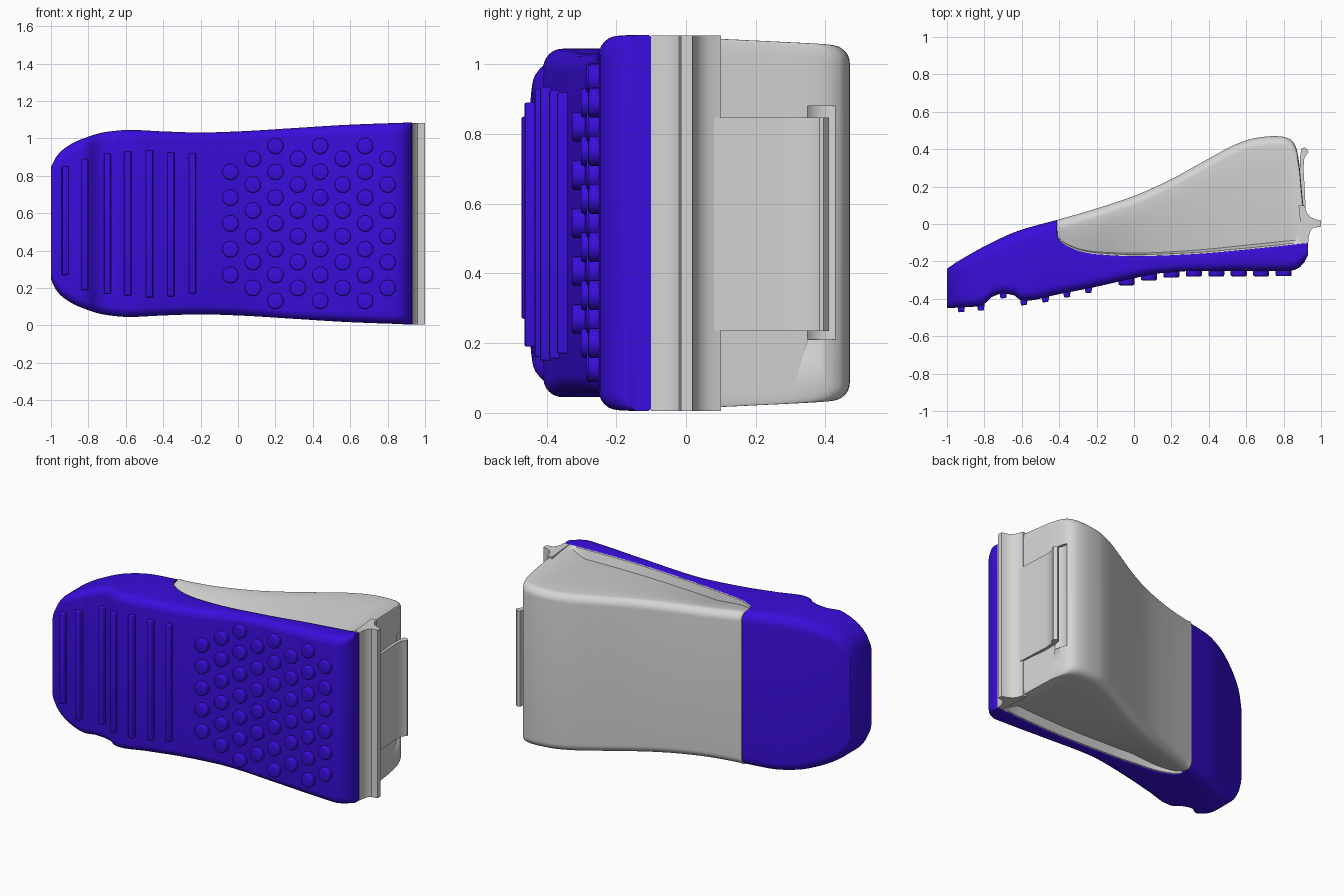
import bpy, bmesh, math
from mathutils import Matrix

if "Cube" in bpy.data.objects:
    bpy.data.objects.remove(bpy.data.objects["Cube"])

MID = 0.545  # mirror height of the whole model


def material(name, col):
    m = bpy.data.materials.new(name)
    m.diffuse_color = (*col, 1)
    m.use_nodes = True
    m.node_tree.nodes["Principled BSDF"].inputs["Base Color"].default_value = m.diffuse_color
    return m


BLUE = material("violet blue", (0.042, 0.004, 0.72))
GREY = material("light grey", (0.66, 0.66, 0.66))


def curve(keys):
    """Monotone cubic through (x, value) keys."""
    n = len(keys)
    s = [(keys[i + 1][1] - keys[i][1]) / (keys[i + 1][0] - keys[i][0]) for i in range(n - 1)]
    t = [s[0]] + [2 * a * b / (a + b) if a * b > 0 else 0 for a, b in zip(s, s[1:])] + [s[-1]]

    def f(x):
        i = 0
        while i < n - 2 and x > keys[i + 1][0]:
            i += 1
        (x0, a), (x1, b) = keys[i], keys[i + 1]
        h = x1 - x0
        u = min(max((x - x0) / h, 0), 1)
        return ((2*u**3 - 3*u*u + 1) * a + (u**3 - 2*u*u + u) * h * t[i]
                + (3*u*u - 2*u**3) * b + (u**3 - u*u) * h * t[i + 1])
    return f


def finish(name, bm, mat, bevel=0, angle=35):
    bmesh.ops.recalc_face_normals(bm, faces=bm.faces)
    me = bpy.data.meshes.new(name)
    bm.to_mesh(me)
    bm.free()
    ob = bpy.data.objects.new(name, me)
    bpy.context.collection.objects.link(ob)
    me.materials.append(mat)
    bpy.ops.object.select_all(action='DESELECT')
    ob.select_set(True)
    bpy.context.view_layer.objects.active = ob
    if bevel:
        b = ob.modifiers.new("soft edges", 'BEVEL')
        b.width, b.segments = bevel, 3
        bpy.ops.object.modifier_apply(modifier=b.name)
    bpy.ops.object.shade_smooth_by_angle(angle=math.radians(angle))
    return ob


def loft(name, xs, half, mat):
    """Skin mirrored cross-sections; half(x) lists (y, half-width) front to back."""
    bm = bmesh.new()
    rings = []
    for x in xs:
        h = half(x)
        pts = [(y, MID + w) for y, w in h] + [(y, MID - w) for y, w in reversed(h)]
        rings.append([bm.verts.new((x, y, z)) for y, z in pts])
    for a, b in zip(rings, rings[1:]):
        for i in range(len(a)):
            j = (i + 1) % len(a)
            bm.faces.new((a[i], a[j], b[j], b[i]))
    bm.faces.new(rings[0])
    bm.faces.new(rings[-1])
    return finish(name, bm, mat)


def add_prism(bm, profile, z0, z1):
    lo = [bm.verts.new((x, y, z0)) for x, y in profile]
    hi = [bm.verts.new((x, y, z1)) for x, y in profile]
    bm.faces.new(lo)
    bm.faces.new(hi)
    for i in range(len(lo)):
        j = (i + 1) % len(lo)
        bm.faces.new((lo[i], lo[j], hi[j], hi[i]))


def arc(cy, cw, r, a0, a1, n=6):
    return [(cy + r * math.sin(a), cw + r * math.cos(a))
            for a in (math.radians(a0 + (a1 - a0) * i / n) for i in range(n + 1))]


def stations(a, b, n, extra):
    return sorted({round(a + (b - a) * i / n, 4) for i in range(n + 1)} | set(extra))


# Shared curves along the length
width = curve([(-1, .30), (-.97, .36), (-.93, .40), (-.85, .445), (-.7, .49), (-.58, .5),
               (-.4, .492), (-.2, .486), (0, .492), (.3, .51), (.6, .528), (.93, .54)])
front = curve([(-1, -.45), (-.83, -.44), (-.8, -.43), (-.76, -.39), (-.7, -.372), (-.64, -.382),
               (-.61, -.405), (-.58, -.41), (-.4, -.375), (-.2, -.335), (0, -.29), (.15, -.262),
               (.3, -.252), (.84, -.25), (.88, -.235), (.91, -.205), (.93, -.165)])
seam = curve([(-.41, -.07), (-.39, -.095), (-.35, -.12), (-.28, -.147), (-.2, -.16), (0, -.17),
              (.3, -.16), (.6, -.135), (.93, -.10)])
toe = curve([(-1, -.24), (-.95, -.205), (-.7, -.07), (-.6, -.03), (-.41, .022)])
crown = curve([(-.41, .022), (-.2, .083), (0, .15), (.2, .24), (.4, .35), (.55, .428), (.65, .46),
               (.75, .47), (.8, .466), (.84, .45), (.865, .415), (.88, .35), (.905, .1), (.93, -.06)])


# Blue sole with rounded edges
def sole_section(x):
    w, y0 = width(x), front(x)
    y1, rb = (toe(x), .065) if x <= -.411 else (seam(x), .012)
    rf = min(.055, (y1 - y0) * .5)
    return arc(y0 + rf, w - rf, rf, -90, 0) + arc(y1 - rb, w - rb, rb, 0, 90)


loft("sole", stations(-1, .93, 80, (-.411, -.41, -.39, .89, .91, .92)), sole_section, BLUE)


# Grey body: sides drawn inward towards the sole, leaving a thin ledge
def body_section(x):
    w, y0, y1 = width(x), seam(x), crown(x)
    grow = min(max((x + .41) / .3, 0), 1)
    fade = min(max((.89 - x) / .1, 0), 1)
    d = (.012 + .045 * grow) * fade
    wt = w - .045 * max(y1, 0)
    r = min(.05, (y1 - y0) * .4)
    side = [(y0 - .002, w - .004), (y0 + .006, w - .006)]
    for t in (.03, .15, .35, .6, .8):
        y = y0 + .006 + (y1 - r - y0 - .006) * t
        side.append((y, w + (wt - w) * t - .004 - d * (1 - t) ** 1.3))
    return side + arc(y1 - r, wt - r - .004, r, 0, 90, 8)


body = loft("body", stations(-.41, .93, 60, (.85, .86, .87, .875, .88, .885, .89, .9, .91, .92)),
            body_section, GREY)

# Scooped recess above the latch
bm = bmesh.new()
bmesh.ops.create_cone(bm, cap_ends=True, segments=40, radius1=.072, radius2=.072, depth=.67,
                      matrix=Matrix.Translation((.925, .405, MID)))
scoop = finish("scoop_cutter", bm, GREY)
scoop.hide_render = True
bpy.context.view_layer.objects.active = body
cut = body.modifiers.new("scoop", 'BOOLEAN')
cut.operation, cut.object, cut.solver = 'DIFFERENCE', scoop, 'EXACT'
bpy.ops.object.modifier_apply(modifier=cut.name)
bpy.data.objects.remove(scoop)

# Hinge flange running the full height of the end
bm = bmesh.new()
add_prism(bm, [(.90, -.10), (.932, -.10), (.935, -.065), (.945, -.035), (.96, -.02), (1, -.014),
               (1, .018), (.965, .026), (.94, .04), (.922, .065), (.912, .1), (.88, .1)], .005, 1.083)
finish("hinge_flange", bm, GREY)

# Latch plate with a hooked lip
bm = bmesh.new()
add_prism(bm, [(.89, .08), (.918, .08), (.912, .2), (.906, .3), (.911, .355), (.932, .383),
               (.931, .395), (.912, .41), (.895, .403), (.888, .36), (.888, .25)], .235, .848)
finish("latch", bm, GREY)

# Tread ribs at the toe
bm = bmesh.new()
for x, z0, z1 in ((-.925, .27, .85), (-.82, .19, .89), (-.70, .17, .92), (-.59, .16, .93),
                  (-.475, .15, .935), (-.36, .155, .925), (-.245, .17, .92)):
    y = front(x)
    add_prism(bm, [(x - .022, y + .03), (x + .022, y + .03), (x + .018, y - .024), (x - .014, y - .026)],
              z0, z1)
finish("tread_ribs", bm, BLUE, .006)

# Staggered round studs at the heel
bm = bmesh.new()
for col in range(8):
    x = -.04 + .12 * col
    count = 5 if col == 0 else (6 if col % 2 else 7)
    for row in range(count):
        z = MID + (row - (count - 1) / 2) * .138
        place = Matrix.Translation((x, front(x) - .003, z)) @ Matrix.Rotation(math.radians(90), 4, 'X')
        bmesh.ops.create_cone(bm, cap_ends=True, segments=24, radius1=.043, radius2=.043,
                              depth=.052, matrix=place)
finish("studs", bm, BLUE, .009, 50)
